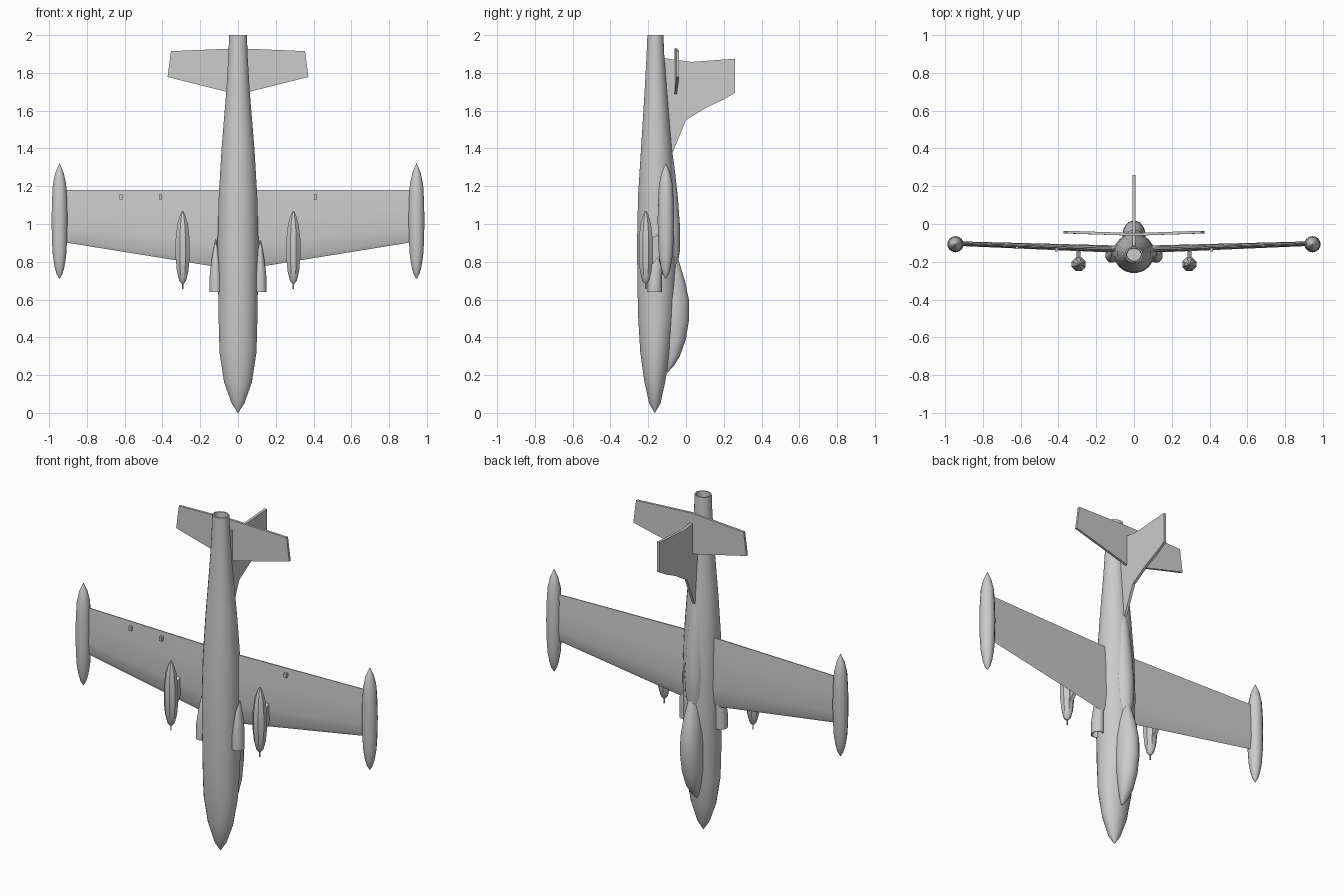
import bpy, bmesh, math
from mathutils import Vector

grey = bpy.data.materials.new("light_grey")
grey.diffuse_color = (0.6, 0.6, 0.6, 1)


def finish(name, bm, angle=35):
    bmesh.ops.remove_doubles(bm, verts=bm.verts, dist=0.0004)
    bmesh.ops.recalc_face_normals(bm, faces=bm.faces)
    me = bpy.data.meshes.new(name)
    bm.to_mesh(me)
    bm.free()
    me.materials.append(grey)
    ob = bpy.data.objects.new(name, me)
    bpy.context.collection.objects.link(ob)
    bpy.ops.object.select_all(action='DESELECT')
    ob.select_set(True)
    bpy.context.view_layer.objects.active = ob
    bpy.ops.object.shade_smooth_by_angle(angle=math.radians(angle))
    return ob


def loft(name, rings, angle=35):
    """Skin a list of closed rings and cap both ends."""
    bm = bmesh.new()
    vs = [[bm.verts.new(p) for p in r] for r in rings]
    n = len(vs[0])
    for a, b in zip(vs, vs[1:]):
        for i in range(n):
            j = (i + 1) % n
            bm.faces.new((a[i], a[j], b[j], b[i]))
    bm.faces.new(vs[0])
    bm.faces.new(vs[-1])
    return finish(name, bm, angle)


def body(name, x, rows, sides=20, angle=35):
    """Loft ellipses stacked in z; row = z, centre y, x radius, y radius."""
    rings = []
    for z, cy, rx, ry in rows:
        rings.append([(x + rx * math.cos(2 * math.pi * (i + .5) / sides),
                       cy + ry * math.sin(2 * math.pi * (i + .5) / sides), z)
                      for i in range(sides)])
    return loft(name, rings, angle)


# Fuselage, ending in a hollow tail pipe
body("fuselage", 0, [
    (0, -.165, .001, .001), (.05, -.165, .034, .03), (.16, -.165, .074, .055),
    (.32, -.163, .099, .08), (.5, -.157, .104, .097), (.7, -.155, .107, .104),
    (.92, -.155, .109, .105), (1.15, -.155, .103, .1), (1.4, -.157, .088, .082),
    (1.7, -.16, .063, .06), (1.9, -.162, .051, .047), (2, -.162, .048, .043),
    (2, -.162, .04, .036), (1.93, -.162, .037, .033)])

# Canopy and the spine behind it
body("canopy", 0, [
    (.215, -.1, .004, .004), (.25, -.085, .025, .022), (.3, -.07, .042, .038),
    (.39, -.06, .056, .06), (.5, -.06, .061, .078), (.6, -.06, .059, .076),
    (.7, -.065, .048, .06), (.78, -.07, .032, .04), (.84, -.075, .014, .025)])
body("dorsal_spine", 0, [
    (.72, -.09, .03, .035), (.85, -.09, .055, .058), (.98, -.09, .06, .06),
    (1.15, -.095, .052, .052), (1.3, -.1, .042, .04), (1.5, -.12, .024, .03)], 16)


def aerofoil(x, y, z0, z1, t):
    """Wing section in the y-z plane: leading edge z0, trailing z1, half thickness t."""
    prof = [(0, 0), (.06, .55), (.28, 1), (.65, .75), (1, .2),
            (1, -.2), (.65, -.75), (.28, -1), (.06, -.55)]
    return [(x, y + h * t, z0 + f * (z1 - z0)) for f, h in prof]


def plate(name, outline, thick):
    """Extrude a flat outline along a thickness vector centred on it."""
    d = Vector(thick) / 2
    return loft(name, [[Vector(p) - d for p in outline], [Vector(p) + d for p in outline]])


# Vertical fin
fin = [(-.13, 1.38), (-.07, 1.38), (0, 1.55), (.1, 1.612), (.2, 1.66), (.26, 1.695),
       (.26, 1.875), (.03, 1.858), (-.13, 1.88)]
plate("tail_fin", [(0, y, z) for y, z in fin], (.016, 0, 0))

for s, side in ((1, "right"), (-1, "left")):
    # Wing with a tip tank
    loft(side + "_wing", [aerofoil(0, -.136, .755, 1.18, .02),
                          aerofoil(s * .93, -.104, .905, 1.18, .012)], 20)
    body(side + "_tip_tank", s * .945, [
        (z, -.107, r, r) for z, r in
        ((.71, .001), (.735, .016), (.77, .026), (.83, .036), (.91, .041), (1.02, .043),
         (1.12, .041), (1.21, .036), (1.27, .023), (1.3, .01), (1.32, .001))], 14)

    # Engine intake on the fuselage side, with a recessed mouth
    body(side + "_intake", s * .118, [
        (.68, -.167, .026, .03), (.64, -.167, .029, .033), (.64, -.167, .034, .038),
        (.72, -.166, .033, .038), (.8, -.16, .024, .034), (.87, -.155, .012, .024),
        (.92, -.15, .001, .004)], 16)

    # Underwing pod, nose probe and pylon
    body(side + "_pod", s * .293, [
        (z, -.213, r, r) for z, r in
        ((.685, .007), (.7, .02), (.75, .033), (.82, .04), (.92, .04),
         (1.0, .03), (1.05, .014), (1.07, .003))], 8)
    body(side + "_pod_probe", s * .293, [
        (.655, -.213, .004, .004), (.69, -.213, .004, .004)], 6)
    plate(side + "_pylon", [(s * .293, y, z) for y, z in
          ((-.19, .77), (-.135, .84), (-.135, .95), (-.19, .92))], (.022, 0, 0))

    # Tailplane
    plate(side + "_tailplane", [(0, -.055, 1.685), (s * .373, -.043, 1.778),
          (s * .355, -.043, 1.915), (0, -.055, 1.93)], (0, .014, 0))

# Small fairings under the wings
for x, y in ((.41, -.135), (-.41, -.135), (-.62, -.122)):
    plate("wing_fairing", [(x - .008, y, 1.13), (x + .008, y, 1.13),
                           (x + .008, y, 1.155), (x - .008, y, 1.155)], (0, .022, 0))
